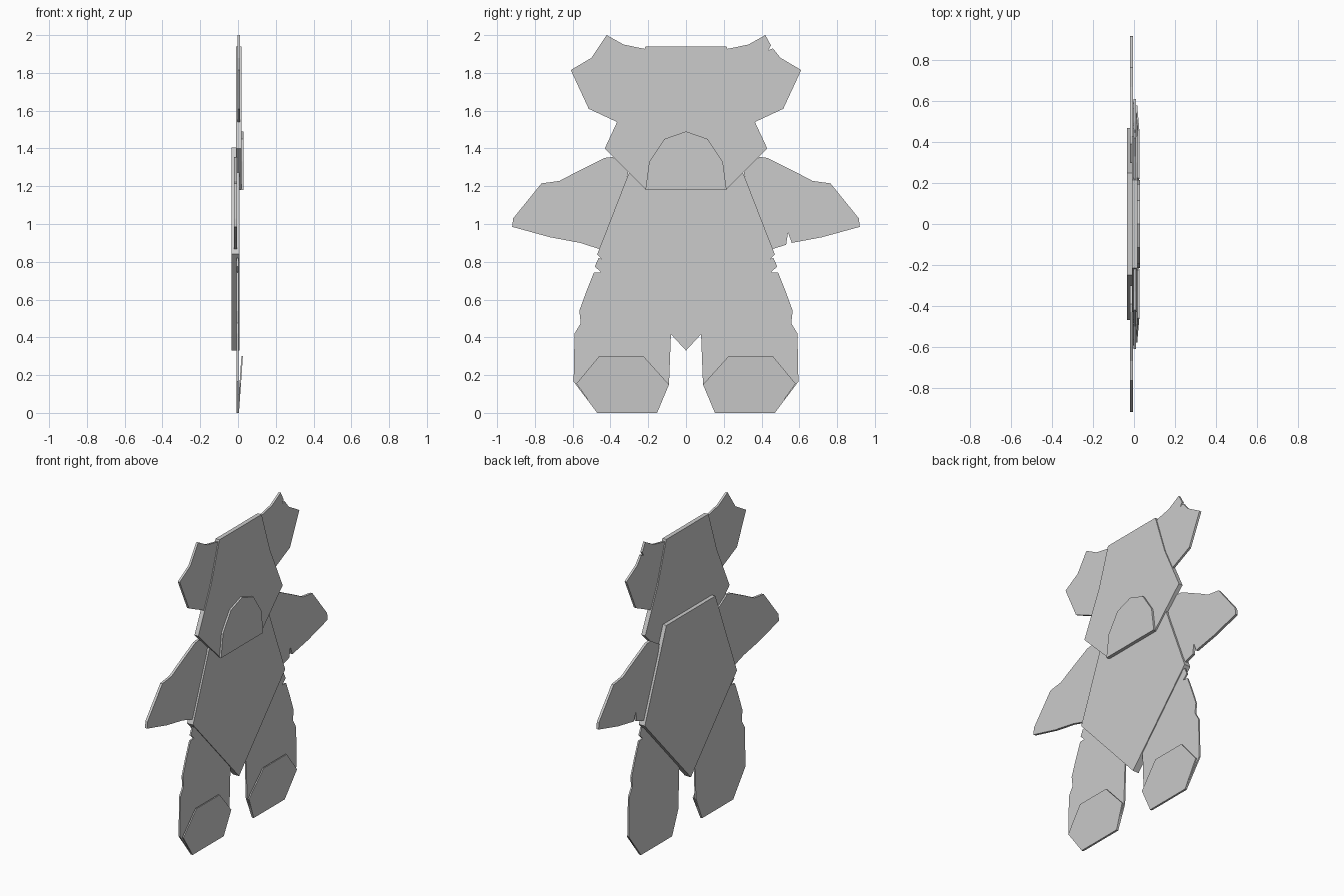
import bpy
import bmesh

default_cube = bpy.data.objects.get("Cube")
if default_cube:
    bpy.data.objects.remove(default_cube, do_unlink=True)

# One plain grey for the whole figure
grey = bpy.data.materials.new("plain_grey")
grey.use_nodes = True
colour = (0.6, 0.6, 0.6, 1)
grey.diffuse_color = colour
grey.node_tree.nodes["Principled BSDF"].inputs["Base Color"].default_value = colour


def plate(name, outline, back, front, lean=0.0):
    """Flat cut-out in the YZ plane, from x=back to x=front, leaning forward with height."""
    bm = bmesh.new()
    verts = [bm.verts.new((back + lean * z, y, z)) for y, z in outline]
    face = bm.faces.new(verts)
    extruded = bmesh.ops.extrude_face_region(bm, geom=[face])
    moved = [v for v in extruded["geom"] if isinstance(v, bmesh.types.BMVert)]
    bmesh.ops.translate(bm, verts=moved, vec=(front - back, 0, 0))
    bmesh.ops.recalc_face_normals(bm, faces=bm.faces)
    mesh = bpy.data.meshes.new(name)
    bm.to_mesh(mesh)
    bm.free()
    mesh.materials.append(grey)
    obj = bpy.data.objects.new(name, mesh)
    bpy.context.collection.objects.link(obj)
    return obj


def flip(outline):
    return [(-y, z) for y, z in outline]


def symmetric(half):
    """Complete an outline from its +y half; points on the axis are not doubled."""
    return half + [(-y, z) for y, z in reversed(half) if y > 0]


# Torso, head and muzzle
plate("body", symmetric([(0.25, 1.405), (0.47, 0.84), (0, 0.33)]), -0.035, 0.008)
plate("head", symmetric([(0.215, 1.94), (0.3, 1.68), (0.43, 1.4), (0.21, 1.18)]),
      -0.01, 0.018)
plate("muzzle", symmetric([(0, 1.49), (0.115, 1.45), (0.195, 1.33), (0.215, 1.18)]),
      0.016, 0.03)

# Ears, one with a small nick at the tip
ear_top = [(0.21, 1.925), (0.33, 1.95), (0.42, 2)]
ear_nick = [(0.45, 1.945), (0.435, 1.92), (0.46, 1.93)]
ear_side = [(0.5, 1.88), (0.61, 1.815), (0.515, 1.61), (0.365, 1.54), (0.3, 1.65)]
plate("ear_near", flip(ear_top + ear_side), -0.003, 0.011)
plate("ear_far", ear_top + ear_nick + ear_side, -0.003, 0.011)

# Arms, one with a nick on the underside
arm_upper = [(0.3, 1.3), (0.39, 1.355), (0.43, 1.35), (0.6, 1.265), (0.67, 1.228),
             (0.765, 1.215), (0.915, 1.03), (0.92, 0.985), (0.72, 0.93), (0.56, 0.9)]
arm_nick = [(0.54, 0.955), (0.53, 0.89)]
arm_lower = [(0.46, 0.868), (0.38, 0.95)]
plate("arm_near", flip(arm_upper + arm_lower), -0.02, -0.004)
plate("arm_far", arm_upper + arm_nick + arm_lower, -0.02, -0.004)

# Legs and the tilted foot pads on their lower ends
leg = [(0.08, 0.44), (0.08, 0.41), (0.09, 0.15), (0.153, 0), (0.47, 0), (0.595, 0.165),
       (0.59, 0.42), (0.557, 0.475), (0.565, 0.54), (0.525, 0.65), (0.488, 0.742),
       (0.45, 0.745), (0.483, 0.775), (0.463, 0.82), (0.4, 0.8)]
foot = [(0.09, 0.15), (0.153, 0), (0.47, 0), (0.58, 0.155), (0.46, 0.3), (0.225, 0.3)]
for side, mirrored in (("near", True), ("far", False)):
    plate("leg_" + side, flip(leg) if mirrored else leg, -0.008, 0.002)
    plate("foot_" + side, flip(foot) if mirrored else foot, -0.003, 0.005, lean=0.07)
